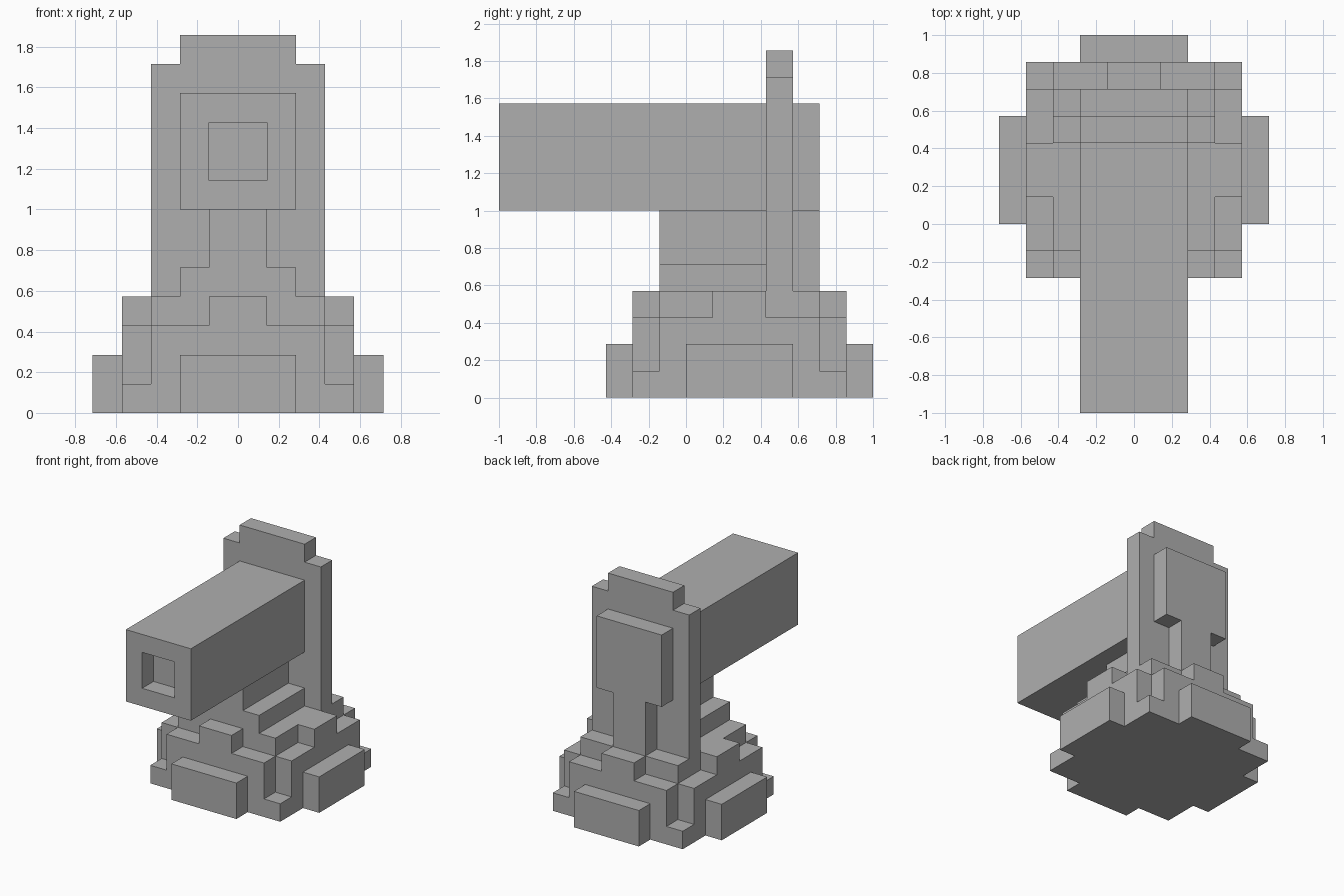
import bpy
import bmesh

U = 1 / 7  # block size

if "Cube" in bpy.data.objects:
    bpy.data.objects.remove(bpy.data.objects["Cube"], do_unlink=True)

grey = bpy.data.materials.new("stone_grey")
grey.use_nodes = True
colour = (0.43, 0.43, 0.43, 1)
grey.diffuse_color = colour
grey.node_tree.nodes["Principled BSDF"].inputs["Base Color"].default_value = colour


def finish(name, bm):
    bmesh.ops.recalc_face_normals(bm, faces=bm.faces)
    bmesh.ops.scale(bm, vec=(U, U, U), verts=bm.verts)
    mesh = bpy.data.meshes.new(name)
    bm.to_mesh(mesh)
    bm.free()
    mesh.materials.append(grey)
    obj = bpy.data.objects.new(name, mesh)
    bpy.context.collection.objects.link(obj)
    return obj


def prism(name, outline, direction):
    """Extrude a closed outline, given in blocks, along a direction."""
    bm = bmesh.new()
    face = bm.faces.new([bm.verts.new(p) for p in outline])
    grown = bmesh.ops.extrude_face_region(bm, geom=[face], use_keep_orig=True)
    moved = [v for v in grown["geom"] if isinstance(v, bmesh.types.BMVert)]
    bmesh.ops.translate(bm, vec=direction, verts=moved)
    return finish(name, bm)


def box(name, x, y, z):
    outline = [(x[0], y[0], z[0]), (x[1], y[0], z[0]),
               (x[1], y[1], z[0]), (x[0], y[1], z[0])]
    return prism(name, outline, (0, 0, z[1] - z[0]))


def fourfold(quarter, z, centre_y=2):
    """Repeat one corner's points round the base centre."""
    points = []
    for _ in range(4):
        points += [(x, y + centre_y, z) for x, y in quarter]
        quarter = [(-y, x) for x, y in quarter]
    return points


# Stepped base
box("base_foot", (-4, 4), (-2, 6), (0, 1))
prism("base_body", fourfold([(4, 3), (3, 3), (3, 4)], 1), (0, 0, 2))
prism("base_crown", fourfold([(4, 1), (3, 1), (3, 3), (1, 3), (1, 4)], 3), (0, 0, 1))

# Plates round the base
box("front_base_plate", (-2, 2), (-3, -2), (0, 2))
box("back_base_plate", (-2, 2), (6, 7), (0, 2))
for side, name in ((1, "left"), (-1, "right")):
    box(name + "_base_plate", sorted((4 * side, 5 * side)), (0, 4), (0, 2))

# Neck under the barrel
profile = [(2, 4), (2, 5), (1, 5), (1, 7)]
profile += [(-x, z) for x, z in reversed(profile)]
prism("neck", [(x, -1, z) for x, z in profile], (0, 4, 0))

# Upright slab with stepped top
profile = [(3, 4), (3, 12), (2, 12), (2, 13)]
profile += [(-x, z) for x, z in reversed(profile)]
prism("upright_slab", [(x, 3, z) for x, z in profile], (0, 1, 0))

# Raised panel on the back
profile = [(1, 4), (1, 7), (2, 7), (2, 11)]
profile += [(-x, z) for x, z in reversed(profile)]
prism("back_panel", [(x, 4, z) for x, z in profile], (0, 1, 0))

# Barrel with a shallow square muzzle
barrel = box("barrel", (-2, 2), (-7, 3), (7, 11))
bm = bmesh.new()
bm.from_mesh(barrel.data)
bm.normal_update()
muzzle = min(bm.faces, key=lambda f: f.calc_center_median().y)
bmesh.ops.inset_region(bm, faces=[muzzle], thickness=U, use_even_offset=True)
hole = bmesh.ops.extrude_face_region(bm, geom=[muzzle])
bmesh.ops.translate(bm, vec=(0, U, 0),
                    verts=[v for v in hole["geom"] if isinstance(v, bmesh.types.BMVert)])
if muzzle.is_valid:
    bmesh.ops.delete(bm, geom=[muzzle], context="FACES_ONLY")
bmesh.ops.recalc_face_normals(bm, faces=bm.faces)
bm.to_mesh(barrel.data)
bm.free()
